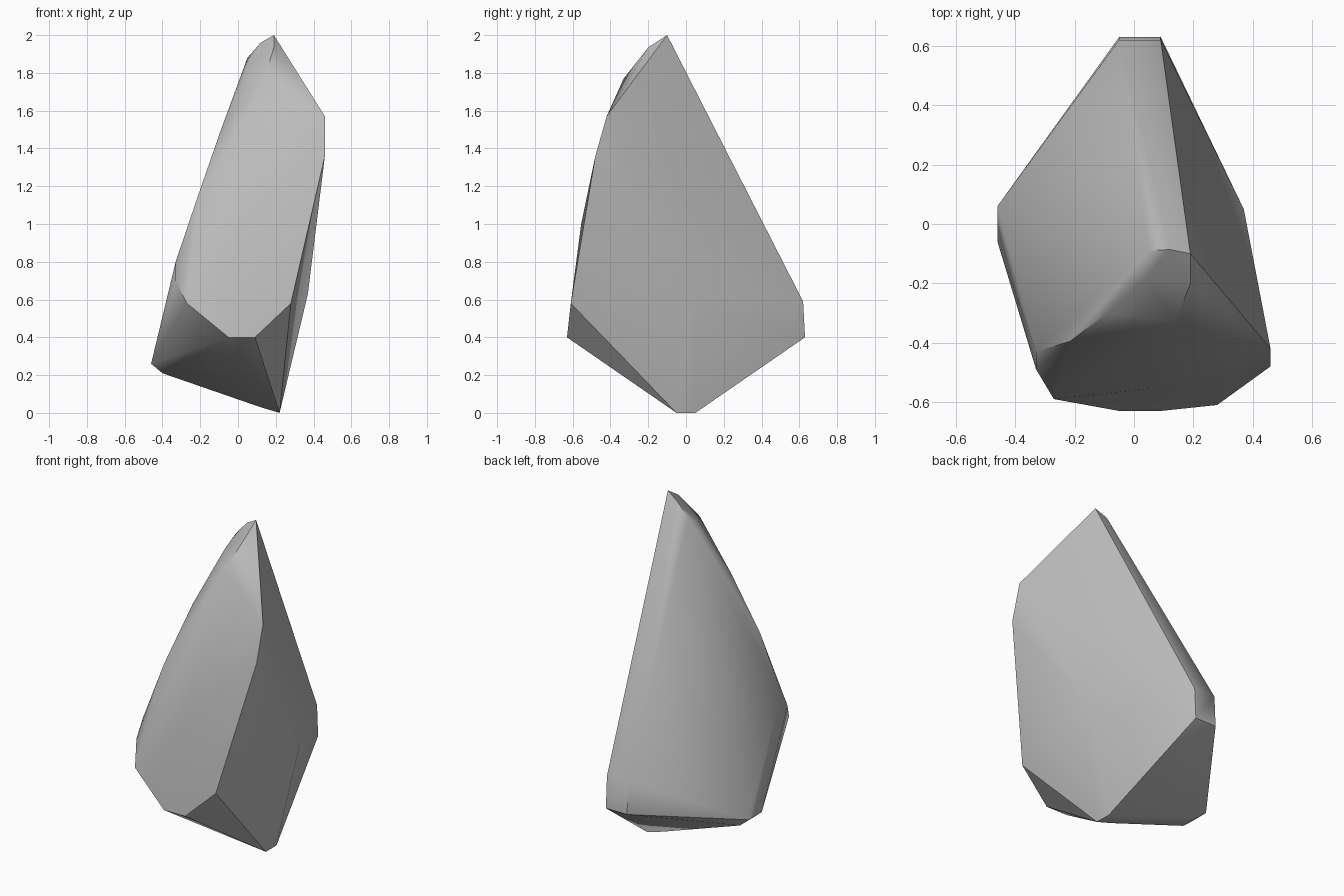
import bpy, bmesh, math

cube = bpy.data.objects.get("Cube")
if cube:
    bpy.data.objects.remove(cube, do_unlink=True)

# Corner points of the rock, grouped by region
crown = [(0.19, -0.10, 2.0), (0.12, -0.086, 1.96), (0.05, -0.09, 1.88),
         (0.19, -0.20, 1.935), (0.14, -0.33, 1.77)]
left_ridge = [(0.04, -0.18, 1.82), (-0.09, -0.30, 1.5), (-0.215, -0.395, 1.14),
              (-0.33, -0.43, 0.80), (-0.33, -0.49, 0.70)]
front_face = [(0.46, -0.42, 1.57), (0.46, -0.48, 1.36), (0.28, -0.61, 0.58),
              (-0.27, -0.59, 0.58), (0.05, -0.555, 1.0)]
side_bulge = [(0.37, 0.05, 0.63)]
back_edge = [(-0.05, 0.62, 0.59), (0.09, 0.62, 0.59)]

# Points that repeat on the front and back halves
mirrored = [(-0.05, 0.63, 0.40), (0.09, 0.63, 0.40), (-0.46, 0.06, 0.26),
            (-0.40, 0.06, 0.21), (0.12, 0.05, 0.03), (0.22, 0.05, 0.0)]
base = [(x, s * y, z) for x, y, z in mirrored for s in (1, -1)]

# Wrap the points in a convex skin
bm = bmesh.new()
for p in crown + left_ridge + front_face + side_bulge + back_edge + base:
    bm.verts.new(p)
result = bmesh.ops.convex_hull(bm, input=bm.verts)
loose = [v for v in bm.verts if not v.link_faces]
bmesh.ops.delete(bm, geom=loose, context='VERTS')
bmesh.ops.dissolve_limit(bm, angle_limit=math.radians(2),
                         verts=bm.verts, edges=bm.edges)
bmesh.ops.recalc_face_normals(bm, faces=bm.faces)

mesh = bpy.data.meshes.new("rock")
bm.to_mesh(mesh)
bm.free()
rock = bpy.data.objects.new("rock", mesh)
bpy.context.collection.objects.link(rock)

# Plain stone grey
stone = bpy.data.materials.new("stone_grey")
stone.use_nodes = True
grey = (0.5, 0.5, 0.5, 1)
stone.diffuse_color = grey
stone.node_tree.nodes["Principled BSDF"].inputs["Base Color"].default_value = grey
mesh.materials.append(stone)

# Soft transitions on shallow edges, crisp creases elsewhere
bpy.ops.object.select_all(action='DESELECT')
rock.select_set(True)
bpy.context.view_layer.objects.active = rock
bpy.ops.object.shade_smooth_by_angle(angle=math.radians(35))
